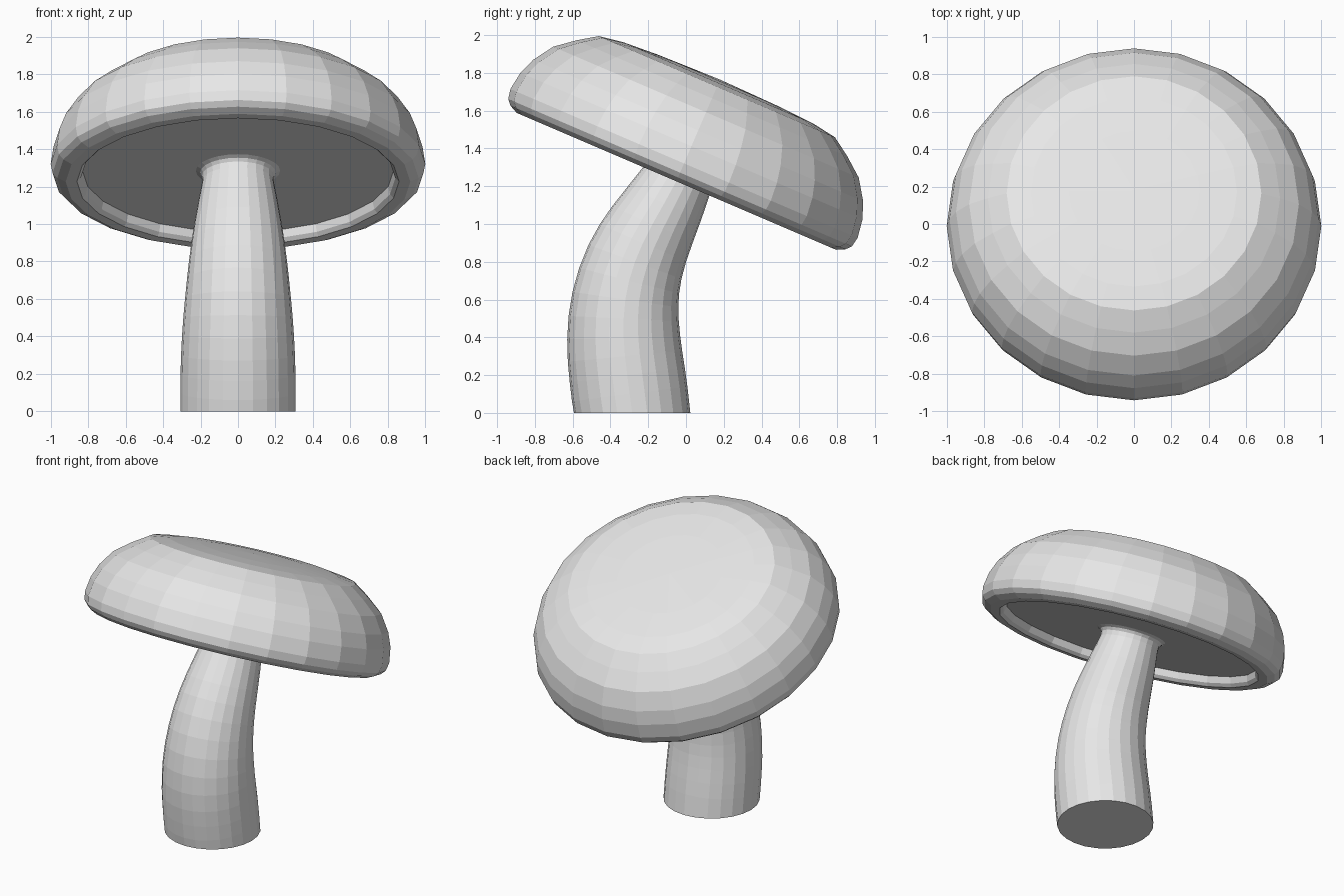
import bpy, bmesh, math
from mathutils import Matrix, Vector

if "Cube" in bpy.data.objects:
    bpy.data.objects.remove(bpy.data.objects["Cube"])

SEGMENTS = 24
TILT = math.radians(23.2)                 # cap leans down towards the back
CAP_BASE = Vector((0, -0.051, 1.226))     # centre of the cap's lower rim
AXIS = Vector((0, math.sin(TILT), math.cos(TILT)))

grey = bpy.data.materials.new("plain grey")
grey.diffuse_color = (0.8, 0.8, 0.8, 1)
grey.use_nodes = True
grey.node_tree.nodes["Principled BSDF"].inputs["Base Color"].default_value = grey.diffuse_color


def loft(name, rings, cap_ends):
    """Skin a chain of circles given as (centre, lean angle, radius)."""
    bm = bmesh.new()
    loops = []
    for centre, lean, radius in rings:
        turn = Matrix.Rotation(-lean, 3, 'X')
        if radius == 0:
            loops.append([bm.verts.new(centre)])
            continue
        loops.append([bm.verts.new(centre + turn @ Vector((
            radius * math.cos(2 * math.pi * i / SEGMENTS),
            radius * math.sin(2 * math.pi * i / SEGMENTS), 0)))
            for i in range(SEGMENTS)])
    for a, b in zip(loops, loops[1:]):
        for i in range(SEGMENTS):
            j = (i + 1) % SEGMENTS
            if len(b) == 1:
                bm.faces.new((a[i], a[j], b[0]))
            else:
                bm.faces.new((a[i], a[j], b[j], b[i]))
    for loop in cap_ends:
        bm.faces.new(loops[loop])
    bmesh.ops.recalc_face_normals(bm, faces=bm.faces)
    mesh = bpy.data.meshes.new(name)
    bm.to_mesh(mesh)
    bm.free()
    mesh.materials.append(grey)
    obj = bpy.data.objects.new(name, mesh)
    bpy.context.collection.objects.link(obj)
    return obj


# Mushroom cap: (radius, height along the tilted axis), recess first, then rim and dome
cap_profile = [
    (0.83, 0.063), (0.84, 0.02), (0.86, 0.0), (0.92, 0.0), (0.965, 0.022),
    (0.99, 0.05), (1.0, 0.103), (0.985, 0.203), (0.95, 0.293), (0.88, 0.398),
    (0.78, 0.478), (0.68, 0.545), (0.55, 0.566), (0.35, 0.578), (0, 0.586)]
loft("mushroom_cap", [(CAP_BASE + AXIS * h, TILT, r) for r, h in cap_profile], [0])

# Curved stem: (y, z, radius) along its centre line
spine = [
    (-0.285, 0.0, 0.308), (-0.298, 0.1, 0.308), (-0.311, 0.2, 0.307),
    (-0.323, 0.3, 0.304), (-0.330, 0.4, 0.299), (-0.330, 0.5, 0.292),
    (-0.321, 0.6, 0.283), (-0.301, 0.7, 0.273), (-0.270, 0.8, 0.262),
    (-0.228, 0.9, 0.249), (-0.177, 1.0, 0.234), (-0.115, 1.11, 0.214)]
rings = []
for i, (y, z, r) in enumerate(spine):
    lean = 0
    if i:
        y0, z0, _ = spine[i - 1]
        y1, z1, _ = spine[min(i + 1, len(spine) - 1)]
        lean = min(math.atan2(y1 - y0, z1 - z0), TILT)
    rings.append((Vector((0, y, z)), lean, r))

# Flared collar where the stem meets the underside of the cap
for h, r in [(0.005, 0.19), (0.035, 0.192), (0.052, 0.203), (0.063, 0.225)]:
    rings.append((CAP_BASE + AXIS * h, TILT, r))
loft("mushroom_stem", rings, [0, -1])
